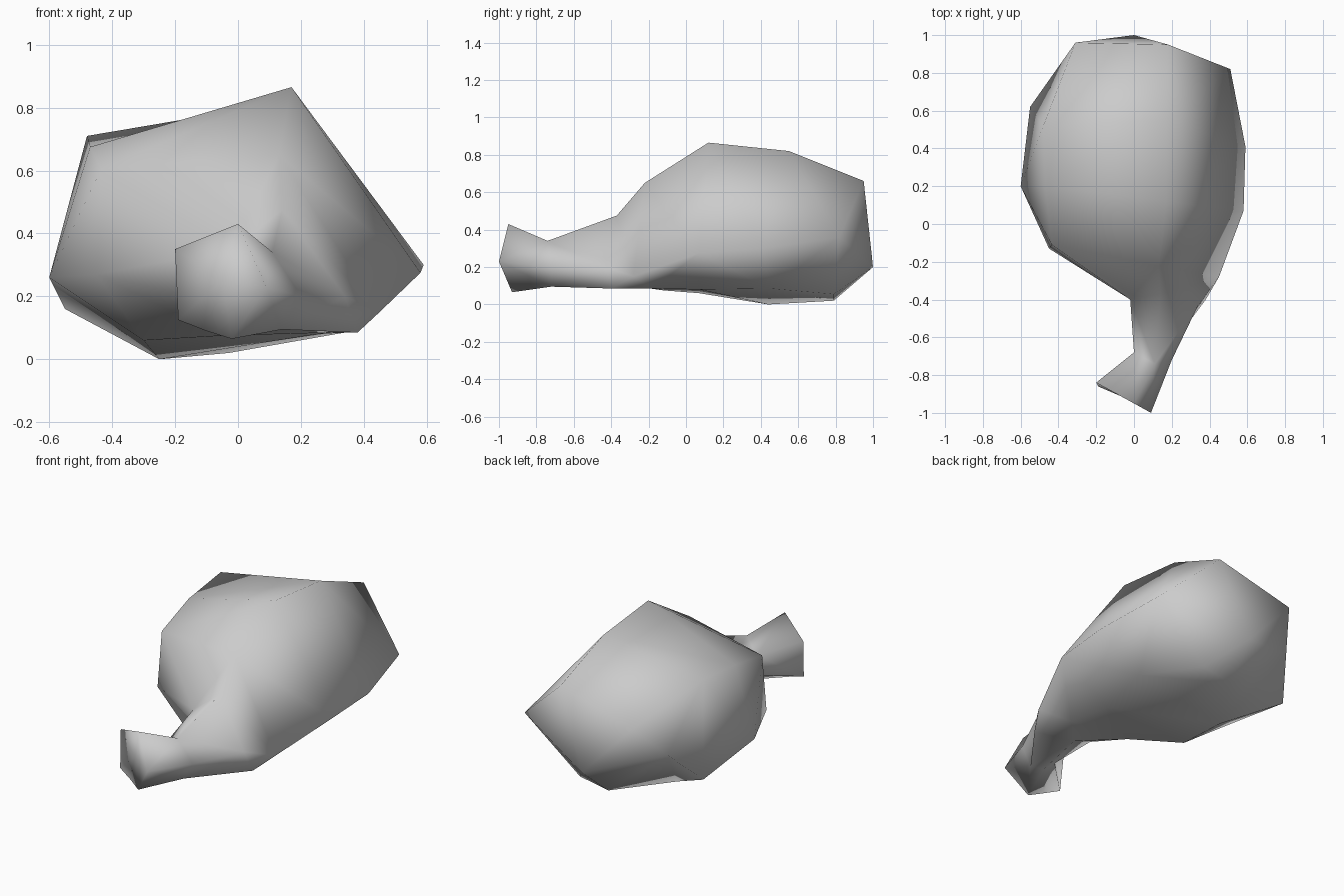
import bpy
import bmesh
from mathutils import Vector

cube = bpy.data.objects.get("Cube")
if cube:
    bpy.data.objects.remove(cube, do_unlink=True)


def flat_material(name, value):
    material = bpy.data.materials.new(name)
    material.use_nodes = True
    colour = (value, value, value, 1)
    material.diffuse_color = colour
    shader = material.node_tree.nodes["Principled BSDF"]
    shader.inputs["Base Color"].default_value = colour
    return material


def add_section(bm, *points):
    """Add one cross-section, given in hundredths of a unit."""
    return [bm.verts.new(Vector(point) / 100) for point in points]


def bridge(bm, first, second):
    """Join two cross-sections with a band of faces."""
    count = len(first)
    for i in range(count):
        j = (i + 1) % count
        bm.faces.new((first[i], first[j], second[j], second[i]))


def close_with_point(bm, section, point):
    """Close an open end with a fan of triangles."""
    tip = bm.verts.new(Vector(point) / 100)
    for i, vert in enumerate(section):
        bm.faces.new((vert, section[(i + 1) % len(section)], tip))


bm = bmesh.new()

# Each section runs: top, right, lower right, lower left, left, upper left
bone_end = add_section(bm, (0, -95, 43), (9, -100, 23), (-2, -93, 6.5),
                       (-10, -89, 9), (-19, -86, 12.5), (-20, -84, 35))
bone_neck = add_section(bm, (11, -74, 34), (20, -72, 20), (14, -72, 9.5),
                        (6, -70, 10), (0, -68, 15), (0, -68, 27))
shank = add_section(bm, (14, -37, 47.5), (34, -43, 20), (38, -40, 8.5),
                    (12, -37, 11), (-2, -40, 17), (-2, -40, 35))
shoulder = add_section(bm, (13, -22, 65), (45, -28, 15), (30, -18, 8.5),
                       (-5, -12, 7.5), (-45, -13, 27), (-43.5, -11, 60.5))
front_bulge = add_section(bm, (17, 12, 86.5), (58, 7, 27.5), (25, 7, 8),
                          (-30, 7, 6), (-60, 20, 26), (-47, 20, 67.5))
back_bulge = add_section(bm, (17, 55, 82), (59, 41, 30), (34, 45, 8.5),
                         (-25, 44, 0), (-55, 62, 16), (-48, 52, 71))
rump = add_section(bm, (18, 95, 66), (51, 82, 36), (16, 79, 5.5),
                   (-3, 79, 2), (-43, 79, 34), (-31, 96, 53))

# Skin the sections from the bone to the thick end
sections = [bone_end, bone_neck, shank, shoulder, front_bulge, back_bulge, rump]
for first, second in zip(sections, sections[1:]):
    bridge(bm, first, second)

# Close the flat bone tip and the rounded rear
close_with_point(bm, bone_end, (-5, -92, 25))
close_with_point(bm, rump, (0, 100, 20))

bmesh.ops.recalc_face_normals(bm, faces=bm.faces)
bmesh.ops.triangulate(bm, faces=bm.faces)
mesh = bpy.data.meshes.new("meat_leg")
bm.to_mesh(mesh)
bm.free()
mesh.materials.append(flat_material("plain_grey", 0.6))
leg = bpy.data.objects.new("meat_leg", mesh)
bpy.context.collection.objects.link(leg)

# Smooth shading over the whole skin
mesh.shade_smooth()
